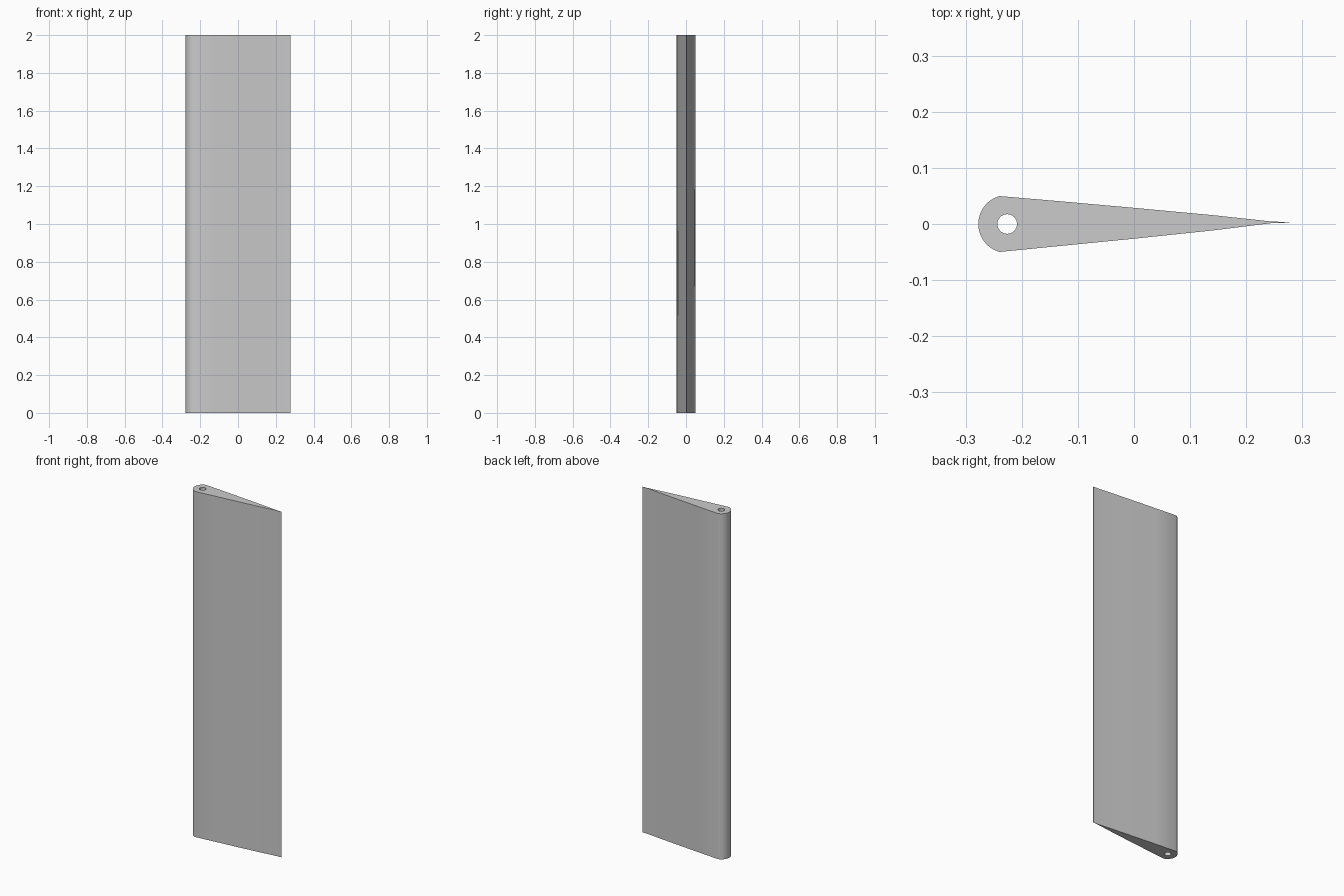
import bpy, bmesh
from math import cos, sin, pi, radians

cube = bpy.data.objects.get("Cube")
if cube:
    bpy.data.objects.remove(cube, do_unlink=True)

HEIGHT = 2.0
PIVOT_X = -0.226


def arc(radius, start, end, steps):
    """Points on an arc around the pivot, angles in degrees."""
    angles = [radians(start + (end - start) * i / steps) for i in range(steps + 1)]
    return [(PIVOT_X + radius * cos(a), radius * sin(a)) for a in angles]


# Material
grey = bpy.data.materials.new("light_grey")
grey.use_nodes = True
colour = (0.6, 0.6, 0.6, 1)
grey.diffuse_color = colour
grey.node_tree.nodes["Principled BSDF"].inputs["Base Color"].default_value = colour

# Blade cross-section: rounded nose, slightly bowed flanks, thin tail
nose = arc(0.0515, 105, 255, 24)
lower_flank = [(-0.12, -0.038), (0, -0.0262), (0.14, -0.0115), (0.245, 0.0015)]
tail = [(0.277, 0.0025), (0.277, 0.0032)]
upper_flank = [(0.245, 0.0045), (0.14, 0.0158), (0, 0.0288), (-0.12, 0.0395)]
outline = nose + lower_flank + tail + upper_flank
pivot_hole = arc(0.0175, 0, 360, 32)[:-1]

# Fill between outline and hole, then extrude upward
bm = bmesh.new()
for loop in (outline, pivot_hole):
    verts = [bm.verts.new((x, y, 0)) for x, y in loop]
    for i, v in enumerate(verts):
        bm.edges.new((verts[i - 1], v))
bmesh.ops.triangle_fill(bm, edges=bm.edges[:], use_beauty=True)
result = bmesh.ops.extrude_face_region(bm, geom=bm.faces[:], use_keep_orig=True)
top = [g for g in result["geom"] if isinstance(g, bmesh.types.BMVert)]
bmesh.ops.translate(bm, verts=top, vec=(0, 0, HEIGHT))
bmesh.ops.recalc_face_normals(bm, faces=bm.faces[:])

mesh = bpy.data.meshes.new("blade")
bm.to_mesh(mesh)
bm.free()
mesh.materials.append(grey)
blade = bpy.data.objects.new("blade", mesh)
bpy.context.collection.objects.link(blade)

# Smooth the nose and bore, keep the rims sharp
bpy.ops.object.select_all(action='DESELECT')
blade.select_set(True)
bpy.context.view_layer.objects.active = blade
bpy.ops.object.shade_smooth_by_angle(angle=radians(30))
